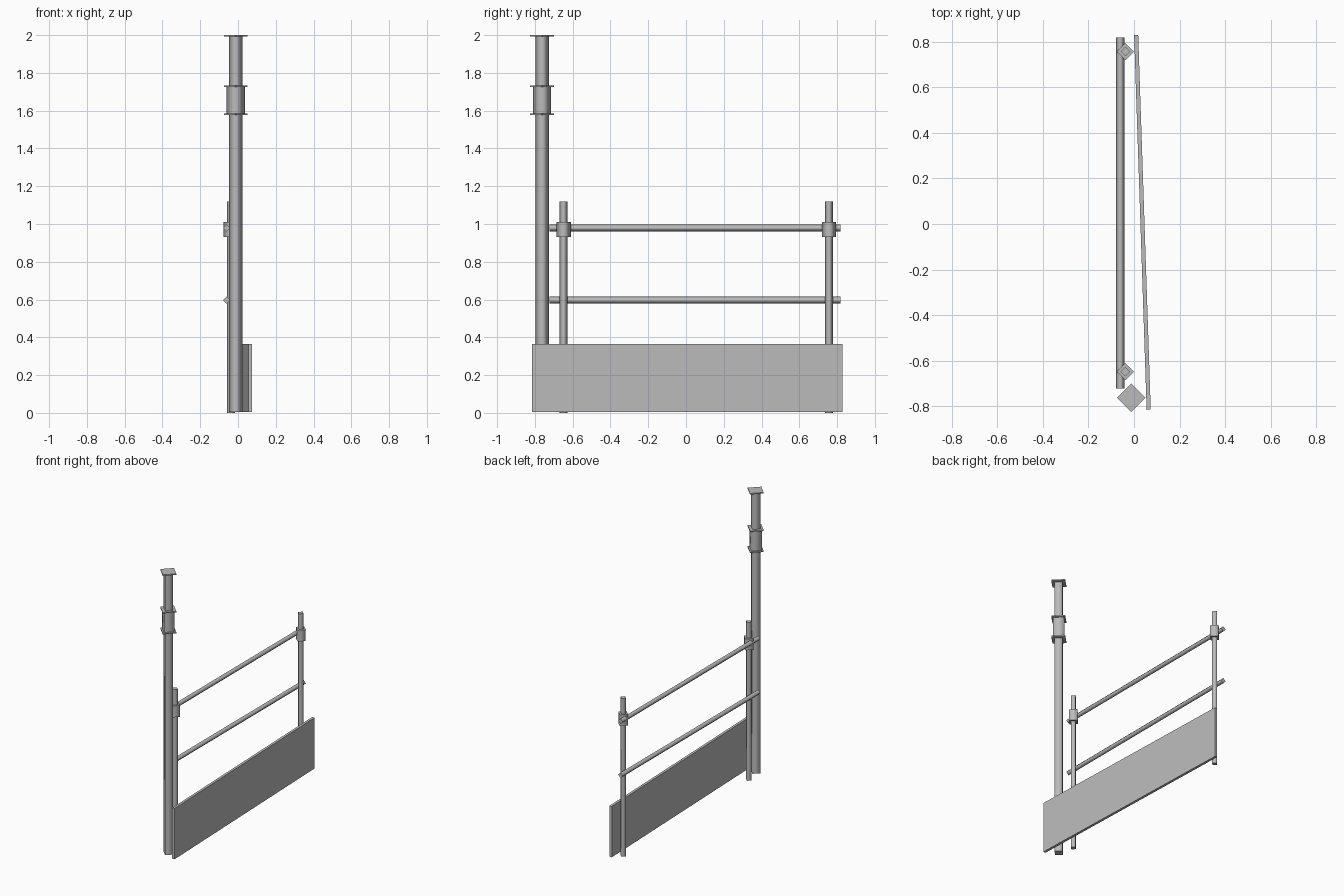
import bpy
import bmesh
from math import pi
from mathutils import Matrix, Vector

cube = bpy.data.objects.get("Cube")
if cube:
    bpy.data.objects.remove(cube, do_unlink=True)

steel = bpy.data.materials.new("grey steel")
steel.use_nodes = True
GREY = (0.5, 0.5, 0.5, 1)
steel.diffuse_color = GREY
steel.node_tree.nodes["Principled BSDF"].inputs["Base Color"].default_value = GREY


def add_object(name, bm):
    mesh = bpy.data.meshes.new(name)
    bm.to_mesh(mesh)
    bm.free()
    mesh.materials.append(steel)
    obj = bpy.data.objects.new(name, mesh)
    bpy.context.collection.objects.link(obj)
    return obj


def tube(name, start, end, radius, smooth=True):
    """Four-sided bar between two points, standing on its corners."""
    start, end = Vector(start), Vector(end)
    axis = end - start
    bm = bmesh.new()
    bmesh.ops.create_cone(bm, cap_ends=True, segments=4, radius1=radius,
                          radius2=radius, depth=axis.length)
    # Smooth sides, crisp end caps
    for face in bm.faces:
        face.smooth = smooth and abs(face.normal.z) < 0.5
    for edge in bm.edges:
        a, b = edge.verts
        edge.smooth = abs(a.co.z - b.co.z) > radius * 0.01
    turn = Vector((0, 0, 1)).rotation_difference(axis).to_matrix().to_4x4()
    bm.transform(Matrix.Translation((start + end) / 2) @ turn)
    return add_object(name, bm)


def upright(name, x, y, bottom, top, radius, smooth=True):
    return tube(name, (x, y, bottom), (x, y, top), radius, smooth)


# Tall prop with its collar and square plates
PX, PY = -0.012, -0.762
upright("prop_pole", PX, PY, 0.005, 1.995, 0.036)
upright("prop_collar", PX, PY, 1.58, 1.73, 0.048)
for label, z in (("collar_bottom_plate", 1.578), ("collar_top_plate", 1.726),
                 ("head_plate", 1.992)):
    upright(label, PX, PY, z, z + 0.008, 0.063, smooth=False)

# Guardrail posts with couplers
for side, y in (("front", -0.648), ("back", 0.757)):
    upright(side + "_post", -0.038, y, 0, 1.12, 0.021)
    upright(side + "_coupler", -0.038, y, 0.93, 1.01, 0.038)

# Horizontal rails
for label, z in (("lower_rail", 0.597), ("upper_rail", 0.979)):
    tube(label, (-0.06, -0.722, z), (-0.06, 0.818, z), 0.019)

# Toe board, set at a slight angle
bm = bmesh.new()
bmesh.ops.create_cube(bm, size=1)
bm.transform(Matrix.Translation((0.037, 0.007, 0.185))
             @ Matrix.Rotation(pi / 94, 4, "Z")
             @ Matrix.Diagonal((0.018, 1.645, 0.36, 1)))
add_object("toe_board", bm)
